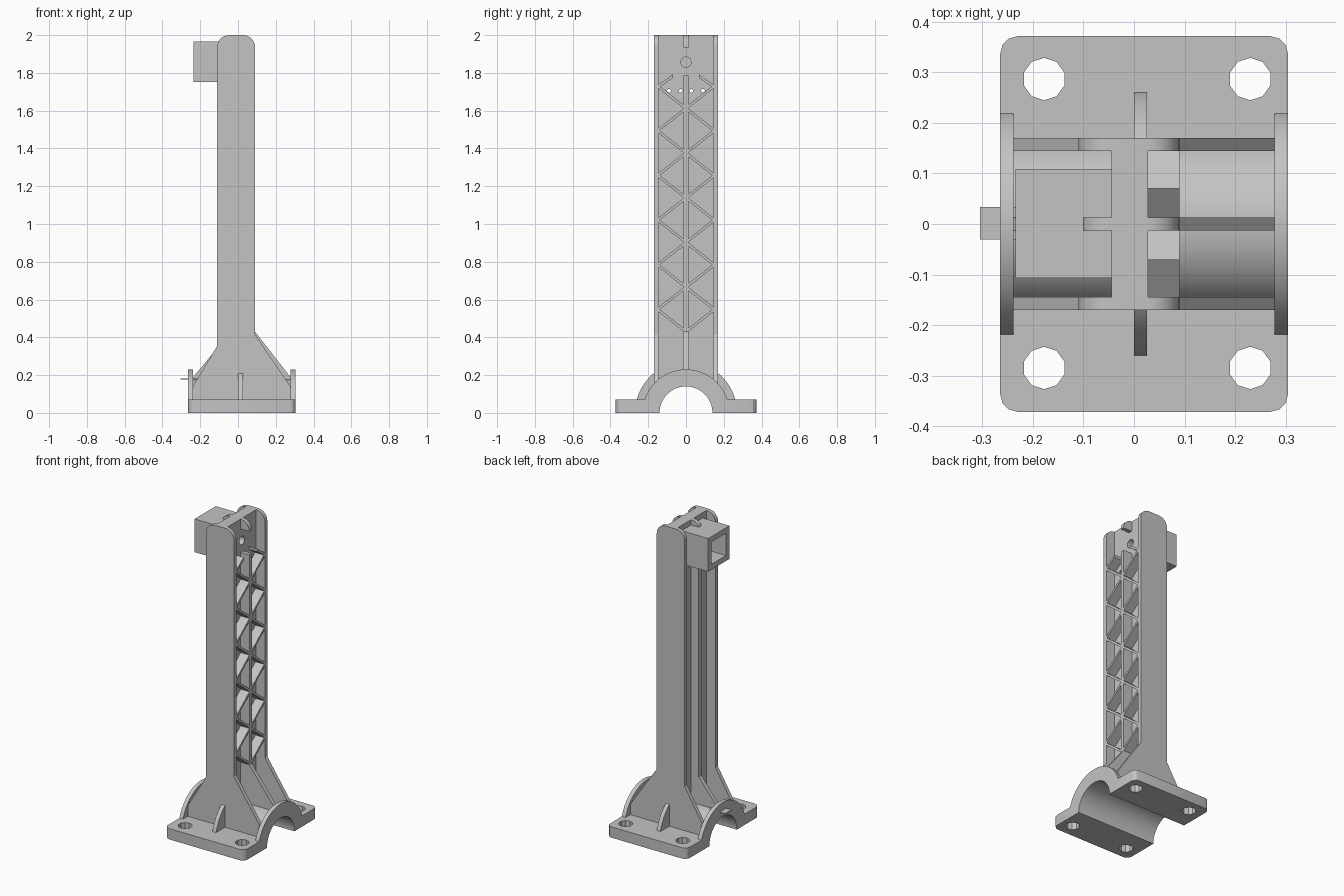
import bpy, bmesh, math

if "Cube" in bpy.data.objects:
    bpy.data.objects.remove(bpy.data.objects["Cube"])

grey = bpy.data.materials.new("plain grey")
grey.diffuse_color = (0.55, 0.55, 0.55, 1)
grey.use_nodes = True
grey.node_tree.nodes["Principled BSDF"].inputs["Base Color"].default_value = grey.diffuse_color


def prism(name, pts, axis, a, b):
    """Extrude a 2D outline along an axis from a to b."""
    place = {"x": lambda p, t: (t, p[0], p[1]),
             "y": lambda p, t: (p[0], t, p[1]),
             "z": lambda p, t: (p[0], p[1], t)}[axis]
    bm = bmesh.new()
    lo = [bm.verts.new(place(p, a)) for p in pts]
    hi = [bm.verts.new(place(p, b)) for p in pts]
    bm.faces.new(lo)
    bm.faces.new(hi)
    n = len(pts)
    for i in range(n):
        j = (i + 1) % n
        bm.faces.new((lo[i], lo[j], hi[j], hi[i]))
    bmesh.ops.recalc_face_normals(bm, faces=bm.faces)
    mesh = bpy.data.meshes.new(name)
    bm.to_mesh(mesh)
    bm.free()
    mesh.materials.append(grey)
    ob = bpy.data.objects.new(name, mesh)
    bpy.context.collection.objects.link(ob)
    return ob


def arc(cx, cy, r, a0, a1, n):
    return [(cx + r * math.cos(a0 + (a1 - a0) * i / n),
             cy + r * math.sin(a0 + (a1 - a0) * i / n)) for i in range(n + 1)]


def circle(cx, cy, r, n):
    return arc(cx, cy, r, math.pi / n, math.pi / n + 2 * math.pi, n)[:-1]


def rect(x0, x1, y0, y1):
    return [(x0, y0), (x1, y0), (x1, y1), (x0, y1)]


def cut(ob, cutters):
    """Subtract each cutter, then remove it."""
    bpy.context.view_layer.objects.active = ob
    for c in cutters:
        c.hide_render = True
        mod = ob.modifiers.new("cut", "BOOLEAN")
        mod.operation, mod.solver, mod.object = "DIFFERENCE", "EXACT", c
        bpy.ops.object.modifier_apply(modifier=mod.name)
        bpy.data.objects.remove(c)


PI = math.pi
X0, X1 = -0.265, 0.305      # base ends
BORE = 0.14

# Base plate with rounded corners, bolt holes and the pipe bore
c = 0.035
outline = (arc(X1 - c, 0.372 - c, c, 0, PI / 2, 3) + arc(X0 + c, 0.372 - c, c, PI / 2, PI, 3)
           + arc(X0 + c, -0.372 + c, c, PI, 1.5 * PI, 3)
           + arc(X1 - c, -0.372 + c, c, 1.5 * PI, 2 * PI, 3))
base = prism("base_plate", outline, "z", 0, 0.07)
cutters = [prism("bolt_cutter", circle(x, y, 0.042, 10), "z", -0.1, 0.2)
           for x in (-0.178, 0.23) for y in (-0.285, 0.287)]
cutters.append(prism("bore_cutter", circle(0, 0, BORE, 64), "x", -0.5, 0.5))
cut(base, cutters)


# Pipe saddle and its raised end collars
def half_ring(name, r, a, b):
    s = 0.2
    prism(name, arc(0, 0, r, s, PI - s, 40) + arc(0, 0, BORE, PI - s, s, 40), "x", a, b)


half_ring("saddle", 0.178, X0 + 0.01, X1 - 0.01)
half_ring("left_collar", 0.23, X0, X0 + 0.026)
half_ring("right_collar", 0.23, X1 - 0.027, X1)

# Side walls of the column, flared at the foot and rounded at the top
r = 0.063
top = arc(0.09 - r, 2 - r, r, 0, PI / 2, 10) + arc(-0.11 + r, 2 - r, r, PI / 2, PI, 10)
wall = ([(-0.245, 0.05), (0.285, 0.05), (0.285, 0.13), (0.09, 0.415)] + top
        + [(-0.11, 0.355), (-0.245, 0.13)])
for s, side in ((-1, "front"), (1, "back")):
    prism(side + "_wall", wall, "y", s * 0.145, s * 0.17)
    # Curved gusset beside the wall
    a0, a1 = math.asin(0.05 / 0.27), math.acos(0.16 / 0.27)
    gusset = [(s * y, z) for y, z in [(0.16, 0.05)] + arc(0, 0, 0.27, a0, a1, 12)]
    prism(side + "_gusset", gusset, "x", 0, 0.026)

# Web joining the walls, with a cable hole and four pin holes
web = prism("web", rect(-0.15, 0.15, 0.155, 2), "x", -0.045, 0.028)
cutters = [prism("cable_cutter", circle(0, 1.857, 0.027, 24), "x", -0.2, 0.2)]
cutters += [prism("pin_cutter", circle(y, 1.705, 0.01, 10), "x", -0.2, 0.2)
            for y in (-0.09, -0.028, 0.028, 0.09)]
cut(web, cutters)

# Central rib and the short tab above the hole
prism("centre_rib", [(-0.245, 0.16), (0.285, 0.16), (0.285, 0.18), (0.09, 0.43), (0.09, 1.785),
                     (-0.03, 1.785), (-0.03, 1.75), (-0.10, 1.75), (-0.10, 0.355),
                     (-0.245, 0.18)], "y", -0.013, 0.013)
tab = [(max(x, -0.10), z) for x, z in top]
prism("top_tab", [(-0.10, 1.935), (0.09, 1.935)] + tab, "y", -0.013, 0.013)

# Zigzag lattice ribs
h = 0.009


def strut(name, y0, z0, y1, z1):
    prism(name, [(y0, z0 - h), (y1, z1 - h), (y1, z1 + h), (y0, z0 + h)], "x", 0.02, 0.09)


STEP = 0.2365
for s in (-1, 1):
    for i in range(6):
        z = 1.612 - i * STEP
        strut("lattice_rib", 0, z, s * 0.15, z + STEP / 2)
        if i < 5:
            strut("lattice_rib", 0, z, s * 0.15, z - STEP / 2)
    strut("lattice_end_rib", s * 0.15, 1.726, s * 0.07, 1.782)

# Square socket on the back of the column
socket = prism("socket", rect(-0.107, 0.109, 1.752, 1.966), "x", -0.235, -0.04)
cut(socket, [prism("socket_cutter", rect(-0.072, 0.074, 1.787, 1.931), "x", -0.3, -0.045)])

# Thin tongue over the left collar
prism("tongue", rect(-0.031, 0.034, 0.177, 0.181), "x", -0.305, -0.19)

# Smooth the curved faces, keep edges crisp
for ob in bpy.context.scene.objects:
    ob.select_set(True)
bpy.context.view_layer.objects.active = base
bpy.ops.object.shade_smooth_by_angle(angle=math.radians(28))
